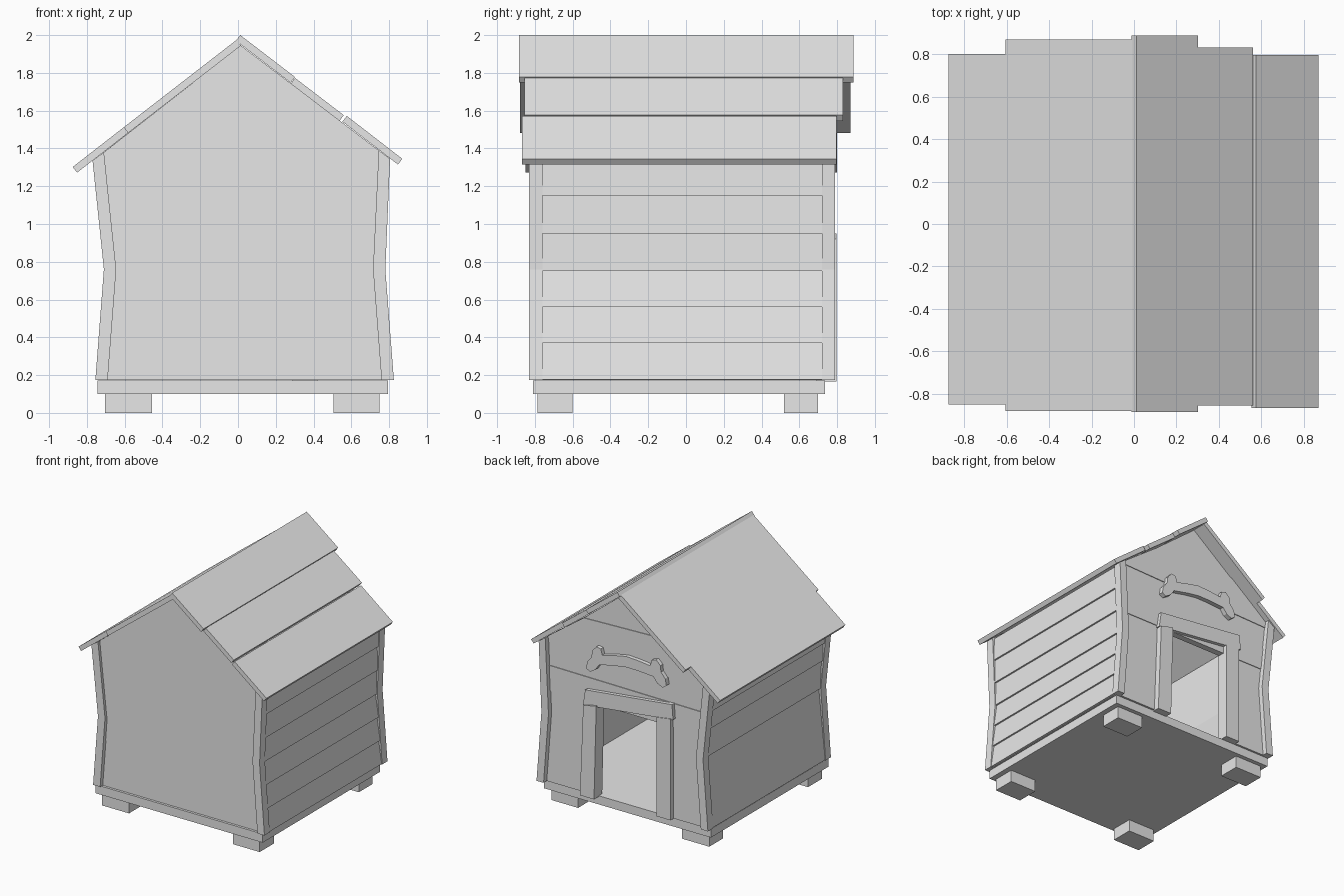
import bpy, bmesh
from mathutils import Vector

cube = bpy.data.objects.get("Cube")
if cube:
    bpy.data.objects.remove(cube, do_unlink=True)

paint = bpy.data.materials.new("light_grey")
paint.use_nodes = True
paint.diffuse_color = (0.8, 0.8, 0.8, 1)
paint.node_tree.nodes["Principled BSDF"].inputs["Base Color"].default_value = (0.8, 0.8, 0.8, 1)


def prism(name, points, y0, y1):
    """Extrude an (x, z) outline from y0 to y1."""
    bm = bmesh.new()
    face = bm.faces.new([bm.verts.new((x, y0, z)) for x, z in points])
    ext = bmesh.ops.extrude_face_region(bm, geom=[face])
    moved = [g for g in ext["geom"] if isinstance(g, bmesh.types.BMVert)]
    bmesh.ops.translate(bm, verts=moved, vec=(0, y1 - y0, 0))
    bmesh.ops.recalc_face_normals(bm, faces=bm.faces)
    mesh = bpy.data.meshes.new(name)
    bm.to_mesh(mesh)
    bm.free()
    mesh.materials.append(paint)
    ob = bpy.data.objects.new(name, mesh)
    bpy.context.scene.collection.objects.link(ob)


def box(name, x0, x1, y0, y1, z0, z1):
    prism(name, [(x0, z0), (x1, z0), (x1, z1), (x0, z1)], y0, y1)


def at(profile, z):
    """The x of a bent profile at height z."""
    for (xa, za), (xb, zb) in zip(profile, profile[1:]):
        if z <= zb:
            break
    return xa + (xb - xa) * (z - za) / (zb - za)


# Platform and feet
box("platform", -0.745, 0.795, -0.81, 0.735, 0.1, 0.172)
for side, x0, x1 in (("right", -0.705, -0.455), ("left", 0.505, 0.75)):
    box("front_foot_" + side, x0, x1, -0.785, -0.6, 0, 0.1)
    box("back_foot_" + side, x0, x1, 0.52, 0.7, 0, 0.1)

# Bent side profiles, outer and inner, from bottom to eaves
LEFT_OUT = [(0.825, 0.175), (0.78, 0.76), (0.805, 1.345)]
LEFT_IN = [(0.76, 0.175), (0.715, 0.76), (0.745, 1.39)]
RIGHT_OUT = [(-0.755, 0.175), (-0.71, 0.76), (-0.77, 1.335)]
RIGHT_IN = [(-0.69, 0.175), (-0.645, 0.76), (-0.71, 1.38)]
APEX = (0.015, 1.945)

# Corner posts
for side, outer, inner in (("left", LEFT_OUT, LEFT_IN), ("right", RIGHT_OUT, RIGHT_IN)):
    outline = outer + inner[::-1]
    prism("front_post_" + side, outline, -0.83, -0.76)
    prism("back_post_" + side, outline, 0.72, 0.79)


# Side walls with lapped boards
def side_wall(side, outer, s, heights):
    back = [(x - s * 0.025, z) for x, z in outer]
    prism("side_wall_" + side, back + [(x - s * 0.03, z) for x, z in back[::-1]], -0.77, 0.73)
    for i, (z0, z1) in enumerate(zip(heights, heights[1:])):
        bottom, top = at(outer, z0) - s * 0.004, at(outer, z1) - s * 0.018
        prism(f"side_board_{side}_{i}",
              [(bottom, z0), (top, z1), (top - s * 0.02, z1), (bottom - s * 0.035, z0)],
              -0.76, 0.72)


side_wall("left", LEFT_OUT, 1, [0.178, 0.37, 0.56, 0.75, 0.95, 1.15, 1.345])
side_wall("right", RIGHT_OUT, -1, [0.178, 0.76, 1.0, 1.15, 1.335])


# Gable boards: bands between two slightly slanted lines, clipped by the outline
LEFT_EDGE, RIGHT_EDGE = LEFT_IN + [APEX], RIGHT_IN + [APEX]


def band(name, low, high, y0, y1, x_min=None, x_max=None):
    (z0, k0), (z1, k1) = low, high

    def run(profile, limit):
        if limit is not None:
            return [(limit, z0 + k0 * limit), (limit, z1 + k1 * limit)]
        a, b = at(profile, z0), at(profile, z1)
        mids = [p for p in profile if z0 + 0.02 < p[1] < z1 - 0.02]
        return [(a, z0 + k0 * a)] + mids + [(b, z1 + k1 * b)]

    left, right = run(LEFT_EDGE, x_max), run(RIGHT_EDGE, x_min)
    if z1 >= APEX[1]:  # both sides meet at the apex
        right.pop()
    prism(name, left + right[::-1], y0, y1)


ridge = (APEX[1], 0)
band("front_board_low", (0.175, 0), (0.56, 0), -0.795, -0.75)
band("front_board_middle", (0.56, 0), (0.75, 0), -0.8, -0.75)
band("front_board_high", (0.75, 0), ridge, -0.806, -0.75)

door_line = (0.94, 0)
band("back_board_left_of_door", (0.175, 0), door_line, 0.7, 0.748, x_min=0.3)
band("back_board_right_of_door", (0.175, 0), door_line, 0.7, 0.748, x_max=-0.3)
lines = [door_line, (1.14, 0.01), (1.35, 0.03), (1.64, -0.03), ridge]
for i, (low, high) in enumerate(zip(lines, lines[1:])):
    band(f"back_board_{i}", low, high, 0.7, 0.748 + 0.006 * ((i + 1) % 2))

# Door frame
prism("door_post_left", [(0.42, 0.165), (0.29, 0.165), (0.27, 0.95), (0.39, 0.92)], 0.69, 0.797)
prism("door_post_right", [(-0.28, 0.175), (-0.41, 0.175), (-0.41, 1.02), (-0.28, 1.0)], 0.69, 0.79)
prism("door_lintel", [(0.4, 0.92), (-0.43, 1.015), (-0.42, 1.14), (0.38, 1.05)], 0.69, 0.785)

# Arched bone plaque above the door
half = [(0, 0.045), (0.12, 0.04), (0.22, 0.045), (0.235, 0.1), (0.275, 0.125), (0.315, 0.1),
        (0.32, 0.05), (0.36, 0.02), (0.37, -0.03), (0.335, -0.07), (0.285, -0.065),
        (0.25, -0.03), (0.12, -0.045), (0, -0.045)]
outline = half + [(-x, z) for x, z in half[-2:0:-1]]
prism("bone_plaque", [(x, 1.385 - 0.07 * x - 0.7 * x * x + z) for x, z in outline], 0.74, 0.787)


# Roof boards, each from its upper to its lower outer edge
def roof_board(name, upper, lower, y0, y1):
    a, b = Vector(upper), Vector(lower)
    d = (b - a).normalized()
    n = Vector((-d.y, d.x))
    if n.y > 0:
        n = -n
    n *= 0.038
    prism(name, [a, b, b + n, a + n], y0, y1)


roof_board("roof_right_upper", (-0.007, 1.975), (-0.605, 1.512), -0.88, 0.87)
roof_board("roof_right_lower", (-0.605, 1.512), (-0.875, 1.302), -0.85, 0.8)
roof_board("roof_left_upper", (0.012, 2.0), (0.302, 1.778), -0.885, 0.888)
roof_board("roof_left_middle", (0.302, 1.773), (0.56, 1.576), -0.855, 0.832)
roof_board("roof_left_lower", (0.576, 1.572), (0.87, 1.345), -0.868, 0.797)
